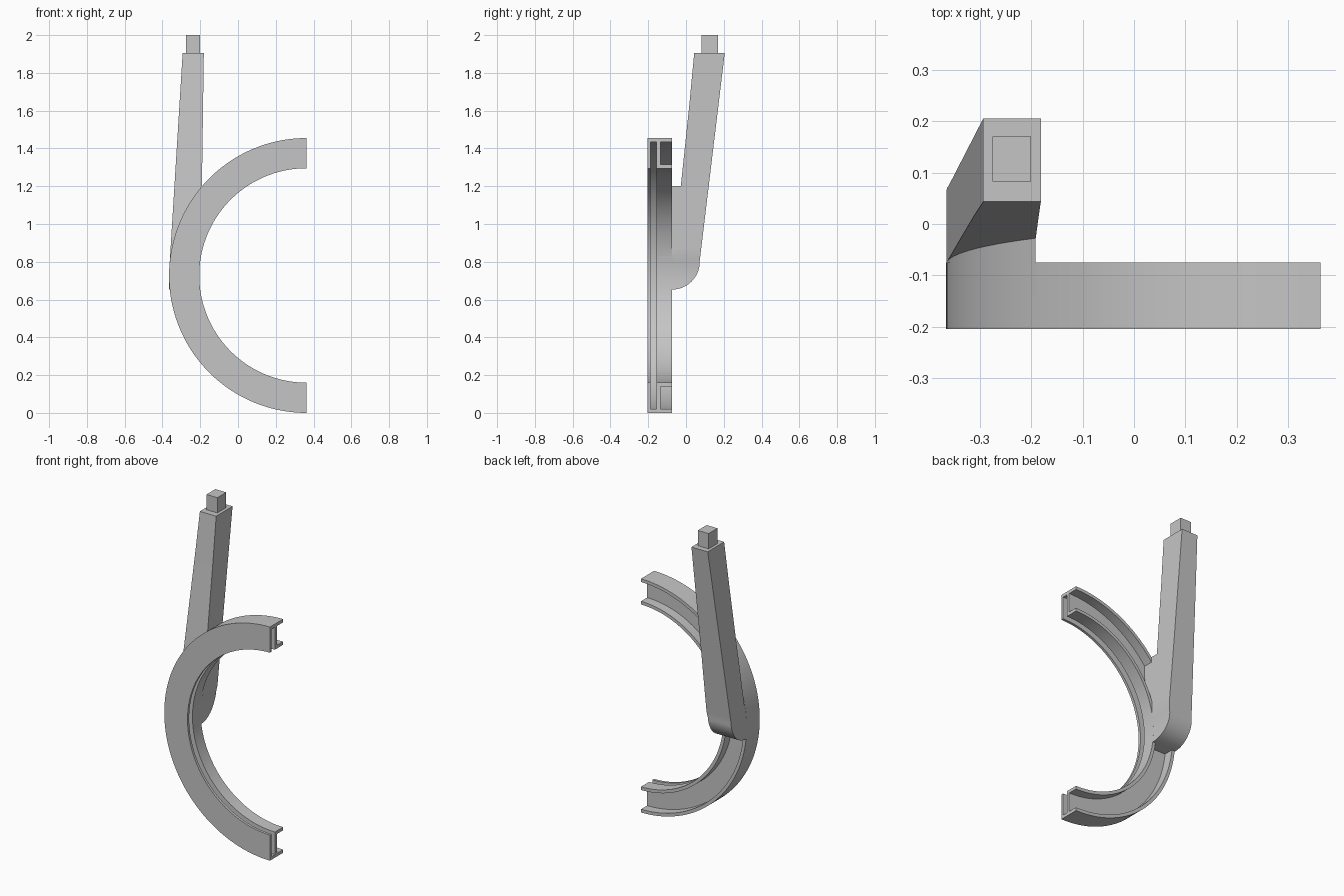
import bpy, bmesh
from math import sin, cos, pi, sqrt, radians

cube = bpy.data.objects.get("Cube")
if cube:
    bpy.data.objects.remove(cube, do_unlink=True)

GREY = (0.56, 0.56, 0.56, 1)
mat = bpy.data.materials.new("plain grey")
mat.use_nodes = True
mat.diffuse_color = GREY
mat.node_tree.nodes["Principled BSDF"].inputs["Base Color"].default_value = GREY

CX, CZ = 0.3625, 0.7275          # ring centre
RO, RI, WALL = 0.7275, 0.5675, 0.02
BACK, TOP = -0.075, 1.905        # back of the ring, shoulder of the arm


def loft(name, sections):
    """Skin a list of equal-length closed sections and cap both ends."""
    bm = bmesh.new()
    loops = [[bm.verts.new(p) for p in s] for s in sections]
    n = len(loops[0])
    for a, b in zip(loops, loops[1:]):
        for i in range(n):
            j = (i + 1) % n
            bm.faces.new((a[i], a[j], b[j], b[i]))
    bm.faces.new(loops[0])
    bm.faces.new(loops[-1])
    bmesh.ops.recalc_face_normals(bm, faces=bm.faces)
    mesh = bpy.data.meshes.new(name)
    bm.to_mesh(mesh)
    bm.free()
    mesh.materials.append(mat)
    obj = bpy.data.objects.new(name, mesh)
    bpy.context.collection.objects.link(obj)
    bpy.ops.object.select_all(action='DESELECT')
    obj.select_set(True)
    bpy.context.view_layer.objects.active = obj
    bpy.ops.object.shade_smooth_by_angle(angle=radians(25))


def interp(points, t):
    """Piecewise straight line through (t, value) points."""
    for (a, u), (b, v) in zip(points, points[1:]):
        if t <= b:
            break
    return u + (v - u) * (t - a) / (b - a)


def ring_x(r, z):
    """Left-hand x of a ring circle at height z."""
    return CX - sqrt(r * r - (z - CZ) ** 2)


def box(x0, x1, y0, y1, z):
    return [(x0, y0, z), (x1, y0, z), (x1, y1, z), (x0, y1, z)]


# Half ring: slot opening inwards at the front, channel opening to the back
section = [(RI, -0.204), (RO, -0.204), (RO, BACK), (RO - WALL, BACK),
           (RO - WALL, -0.135), (RI + WALL, -0.135), (RI + WALL, BACK),
           (RI, BACK), (RI, -0.155), (RO - WALL, -0.155),
           (RO - WALL, -0.188), (RI, -0.188)]
STEPS = 72
angles = [pi / 2 + pi * k / STEPS for k in range(STEPS + 1)]
loft("half_ring", [[(CX + r * cos(a), y, CZ + r * sin(a)) for r, y in section]
                   for a in angles])


# Outline of the leaning arm, as functions of height
def left_x(z):
    return interp([(0.75, -0.3645), (TOP, -0.293)], max(z, 0.75))


def right_x(z):
    straight = interp([(0.6, -0.197), (1.2, -0.191), (TOP, -0.181)], z)
    return min(straight, ring_x(RI, z)) if z < 1 else straight


def front_y(z):
    return interp([(0.75, BACK), (1.2, -0.027), (1.63, 0.018), (TOP, 0.044)], max(z, 0.75))


HEEL, HEEL_R = 0.8, 0.147


def back_y(z):
    if z < HEEL:
        return BACK + 0.001 + sqrt(max(HEEL_R ** 2 - (HEEL - z) ** 2, 0))
    return interp([(HEEL, BACK + HEEL_R), (TOP, 0.205)], z)


# Arm with a rounded heel
heel = [HEEL - HEEL_R * cos(pi / 2 * k / 14) for k in range(15)]
shaft = [HEEL + (TOP - HEEL) * k / 32 for k in range(1, 33)]
loft("arm", [box(left_x(z), right_x(z), front_y(z) - 0.0005, back_y(z), z)
             for z in heel + shaft])

# Root that fills the channel and joins the arm to the ring
root_top = 1.2
levels = heel + [HEEL + (root_top - HEEL) * k / 24 for k in range(1, 25)]
loft("arm_root", [box(min(ring_x(RO - 0.0005, z), right_x(z) - 0.0005), right_x(z), -0.14,
                      min(front_y(z) + 0.005, back_y(z)), z) for z in levels])

# Square peg on the end of the arm
loft("end_peg", [box(-0.275, -0.2, 0.083, 0.17, z) for z in (TOP - 0.01, 2.0)])
